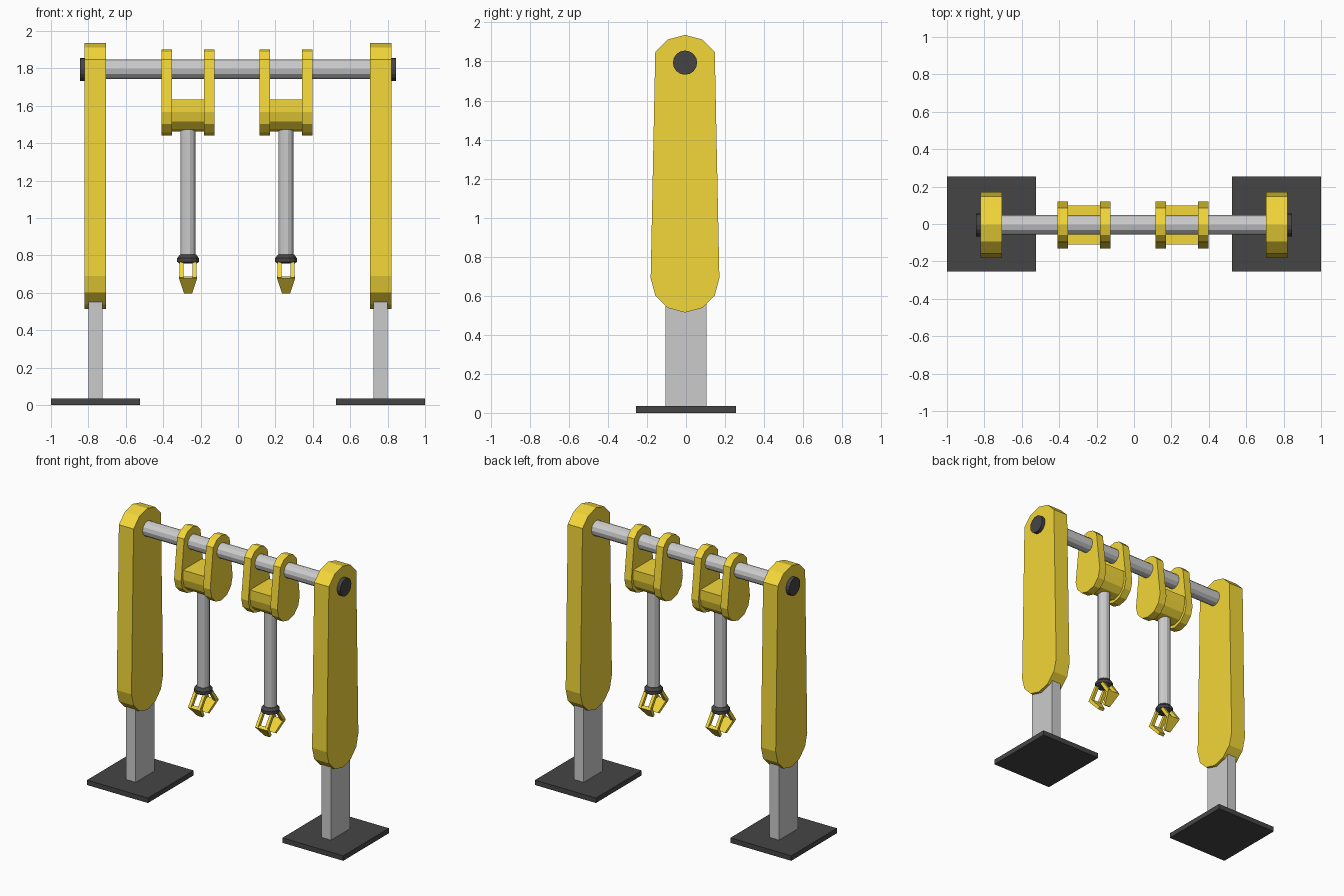
import bpy, bmesh
from math import sin, cos, pi, radians
from mathutils import Matrix

if "Cube" in bpy.data.objects:
    bpy.data.objects.remove(bpy.data.objects["Cube"])

YC = -0.005   # shared centre line of the upper parts


def material(name, rgb):
    m = bpy.data.materials.new(name)
    m.diffuse_color = (*rgb, 1)
    m.use_nodes = True
    m.node_tree.nodes["Principled BSDF"].inputs["Base Color"].default_value = m.diffuse_color
    return m


yellow = material("yellow_paint", (0.9, 0.68, 0.04))
dark = material("dark_rubber", (0.06, 0.06, 0.06))


def finish(name, bm, mat=None):
    bmesh.ops.recalc_face_normals(bm, faces=bm.faces)
    me = bpy.data.meshes.new(name)
    bm.to_mesh(me)
    bm.free()
    ob = bpy.data.objects.new(name, me)
    if mat:
        me.materials.append(mat)
    bpy.context.collection.objects.link(ob)
    return ob


def prism(name, yz, x0, x1, mat=None, end_scale=None):
    """Extrude a y-z outline along x; end_scale=(z, factor) narrows what lies below z."""
    bm = bmesh.new()
    face = bm.faces.new([bm.verts.new((x0, y + YC, z)) for y, z in yz])
    ext = bmesh.ops.extrude_face_region(bm, geom=[face])["geom"]
    bmesh.ops.translate(bm, vec=(x1 - x0, 0, 0),
                        verts=[v for v in ext if isinstance(v, bmesh.types.BMVert)])
    if end_scale:
        mid = (x0 + x1) / 2
        for v in bm.verts:
            if v.co.z < end_scale[0]:
                v.co.x = mid + (v.co.x - mid) * end_scale[1]
    return finish(name, bm, mat)


def box(name, x0, x1, y, z0, z1, mat=None, yc=0.0):
    return prism(name, [(yc - YC - y, z0), (yc - YC + y, z0),
                        (yc - YC + y, z1), (yc - YC - y, z1)], x0, x1, mat)


def lathe(name, rz, x, sides, mat=None):
    """Closed round part around a vertical axis from (radius, z) rings."""
    bm = bmesh.new()
    rings = [[bm.verts.new((x + r * cos(2 * pi * (i + .5) / sides),
                            YC + r * sin(2 * pi * (i + .5) / sides), z))
              for i in range(sides)] for r, z in rz]
    for a, b in zip(rings, rings[1:]):
        for i in range(sides):
            j = (i + 1) % sides
            bm.faces.new((a[i], a[j], b[j], b[i]))
    bm.faces.new(rings[0])
    bm.faces.new(rings[-1])
    return finish(name, bm, mat)


def rod_x(name, x0, x1, r, z, sides, mat=None):
    bm = bmesh.new()
    bmesh.ops.create_cone(bm, cap_ends=True, segments=sides, radius1=r, radius2=r,
                          depth=x1 - x0,
                          matrix=Matrix.Translation(((x0 + x1) / 2, YC, z))
                          @ Matrix.Rotation(pi / 2, 4, 'Y'))
    return finish(name, bm, mat)


def arc(r, z, degrees):
    return [(r * cos(radians(a)), z + r * sin(radians(a))) for a in degrees]


def link_outline(r_top, z_top, r_low, z_low):
    return (arc(r_top, z_top, (30, 60, 90, 120, 150))
            + arc(r_low, z_low, range(180, 361, 30)))


# Side stands: foot, post, tall link and bar end cap
for side, s in (("left", -1), ("right", 1)):
    def span(a, b):
        return sorted((s * a, s * b))
    box(side + "_foot", *span(0.525, 1.0), 0.255, 0, 0.035, dark)
    box(side + "_post", *span(0.725, 0.80), 0.105, 0.035, 0.62, yc=YC + 0.005)
    prism(side + "_upright", link_outline(0.176, 1.76, 0.176, 0.69),
          *span(0.705, 0.82), yellow)
    rod_x(side + "_bar_cap", *span(0.79, 0.845), 0.062, 1.794, 16, dark)

# Cross bar
rod_x("cross_bar", -0.72, 0.72, 0.052, 1.795, 12)

# Two hanging arms
for side, x in (("left", -0.267), ("right", 0.257)):
    # Hanger plates and the block between them
    for tag, s in (("outer", -1), ("inner", 1)):
        a, b = sorted((x + s * 0.086, x + s * 0.141))
        prism(f"{side}_hanger_plate_{tag}", link_outline(0.105, 1.795, 0.125, 1.565),
              a, b, yellow)
    prism(side + "_hanger_block",
          [(0.105, 1.634), (-0.105, 1.634)] + arc(0.105, 1.567, range(180, 361, 30)),
          x - 0.088, x + 0.088, yellow)
    # Arm rod and wrist collar
    lathe(side + "_arm_rod", [(0.042, 0.78), (0.042, 1.48)], x, 12)
    lathe(side + "_wrist", [(0.045, 0.755), (0.06, 0.765), (0.06, 0.785), (0.044, 0.805)],
          x, 12, dark)
    # Claw fingers: a pair of links flaring out, then a tapered tip bending in
    for tag, s in (("front", -1), ("back", 1)):
        link = [(s * y, z) for y, z in
                ((0.018, 0.76), (0.042, 0.765), (0.102, 0.682), (0.078, 0.672))]
        for n, e in (("a", -1), ("b", 1)):
            a, b = sorted((x + e * 0.025, x + e * 0.046))
            prism(f"{side}_{tag}_finger_link_{n}", link, a, b, yellow)
        tip = [(s * y, z) for y, z in
               ((0.082, 0.688), (0.104, 0.676), (0.036, 0.597), (0.018, 0.607))]
        prism(f"{side}_{tag}_finger_tip", tip, x - 0.048, x + 0.048, yellow, (0.65, 0.45))
